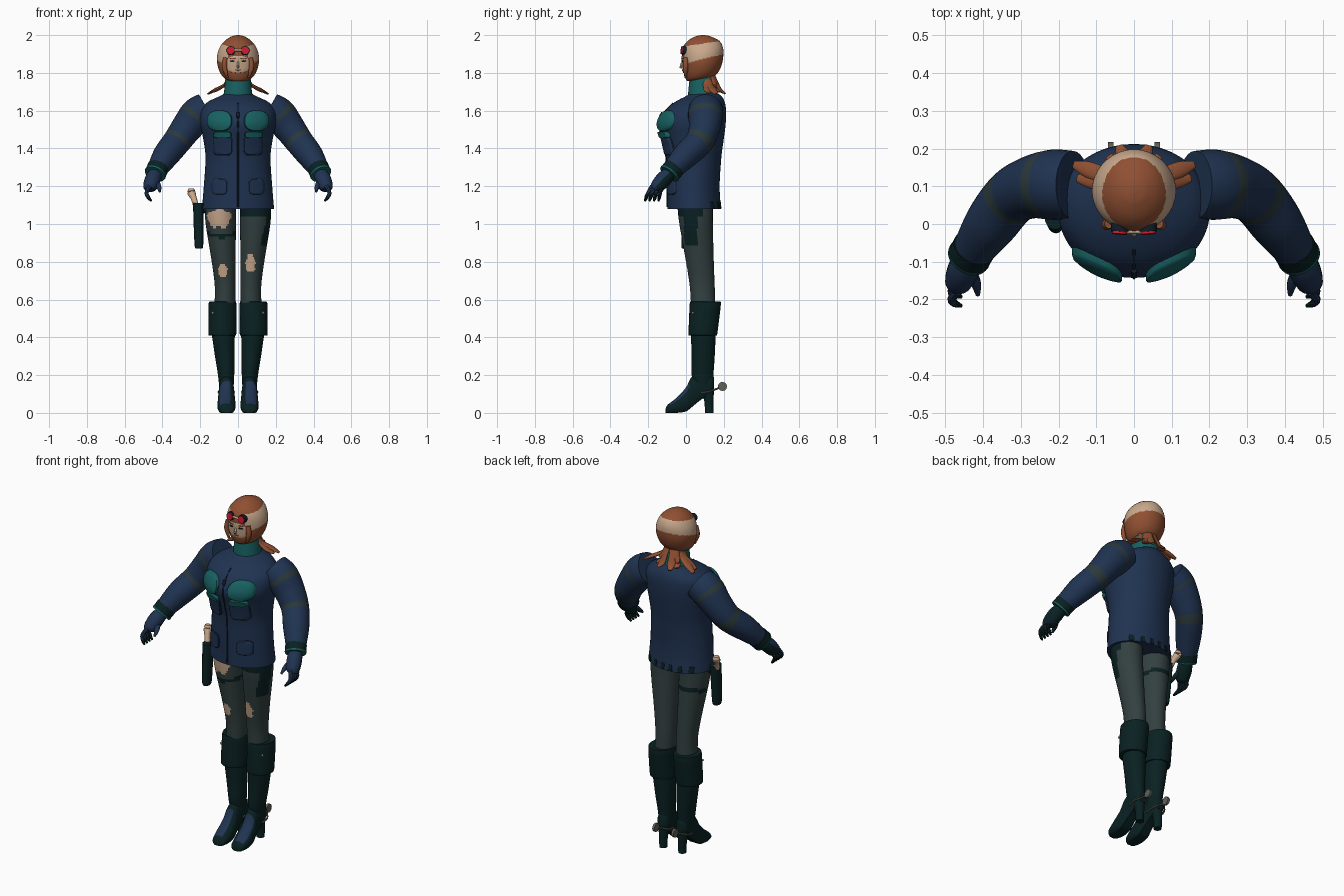
import bpy, bmesh, math
from mathutils import Vector

cube = bpy.data.objects.get("Cube")
if cube:
    bpy.data.objects.remove(cube, do_unlink=True)


def material(name, r, g, b):
    m = bpy.data.materials.new(name)
    m.use_nodes = True
    m.diffuse_color = (r, g, b, 1)
    node = m.node_tree.nodes["Principled BSDF"]
    node.inputs["Base Color"].default_value = (r, g, b, 1)
    node.inputs["Roughness"].default_value = 0.8
    return m


HAIR = material("russet brown", .28, .08, .032)
NAVY = material("navy cloth", .014, .033, .082)
TEAL = material("teal cloth", .009, .12, .122)
DARK = material("dark green leather", .003, .015, .016)
TIGHTS = material("grey green tights", .033, .052, .052)
SKIN = material("pale beige", .58, .39, .26)
RED = material("red glass", .60, .012, .03)
OLIVE = material("olive grey band", .024, .040, .044)
BLACK = material("dark trim", .007, .012, .02)
METAL = material("dull metal", .12, .12, .10)


def smooth_path(points, steps=6):
    """Catmull-Rom interpolation of tuples of any length."""
    p = [points[0]] + list(points) + [points[-1]]
    out = []
    for i in range(1, len(p) - 2):
        for k in range(steps):
            t = k / steps
            out.append(tuple(
                b + .5 * t * (c - a + t * (2 * a - 5 * b + 4 * c - d + t * (3 * (b - c) + d - a)))
                for a, b, c, d in zip(p[i - 1], p[i], p[i + 1], p[i + 2])))
    return out + [tuple(points[-1])]


def skin(name, rings, mats, rule=None):
    """Join rings of points to a capped surface; rule(centre, t) picks a material index."""
    bm = bmesh.new()
    vs = [[bm.verts.new(p) for p in ring] for ring in rings]
    n = len(vs[0])
    for i in range(len(vs) - 1):
        for j in range(n):
            k = (j + 1) % n
            f = bm.faces.new((vs[i][j], vs[i][k], vs[i + 1][k], vs[i + 1][j]))
            if rule:
                f.material_index = rule(f.calc_center_median(), (i + .5) / (len(vs) - 1))
    bm.faces.new(vs[0])
    bm.faces.new(vs[-1])
    bmesh.ops.recalc_face_normals(bm, faces=bm.faces)
    me = bpy.data.meshes.new(name)
    bm.to_mesh(me)
    bm.free()
    for m in mats:
        me.materials.append(m)
    ob = bpy.data.objects.new(name, me)
    bpy.context.collection.objects.link(ob)
    bpy.ops.object.select_all(action='DESELECT')
    ob.select_set(True)
    bpy.context.view_layer.objects.active = ob
    bpy.ops.object.shade_smooth_by_angle(angle=math.radians(40))


def loft(name, rows, mats, rule=None, s=1, steps=6, n=32):
    """Stack of level ellipses: z, half width, front y, back y, centre x."""
    rings = []
    for z, w, y0, y1, cx in smooth_path(rows, steps):
        rings.append([(s * (cx + w * math.cos(a)), (y0 + y1) / 2 + (y1 - y0) / 2 * math.sin(a), z)
                      for a in (math.tau * j / n for j in range(n))])
    skin(name, rings, mats, rule)


def tube(name, pts, mats, rule=None, s=1, steps=4, n=12, flat=1):
    """Round tube along x, y, z, radius points."""
    path = smooth_path(pts, steps)
    rings = []
    for i, p in enumerate(path):
        d = (Vector(path[min(i + 1, len(path) - 1)][:3]) - Vector(path[max(i - 1, 0)][:3])).normalized()
        u = d.cross(Vector((0, 0, 1)) if abs(d.z) < .95 else Vector((0, 1, 0))).normalized()
        v = u.cross(d)
        ring = []
        for j in range(n):
            a = math.tau * j / n
            q = Vector(p[:3]) + p[3] * (u * math.cos(a) + flat * v * math.sin(a))
            ring.append((s * q.x, q.y, q.z))
        rings.append(ring)
    skin(name, rings, mats, rule)


def surface(rows, x, z, side, off):
    """Point on the front (-1) or back (+1) of a loft."""
    dense = smooth_path(rows)
    a, b = next(((a, b) for a, b in zip(dense, dense[1:]) if a[0] <= z <= b[0]), dense[-2:])
    t = (z - a[0]) / (b[0] - a[0])
    w, y0, y1 = (a[i] + t * (b[i] - a[i]) for i in (1, 2, 3))
    k = math.sqrt(max(0, 1 - (x / (w + off)) ** 2))
    return (x, (y0 + y1) / 2 + side * ((y1 - y0) / 2 + off) * k, z)


def patch(name, rows, cx, cz, hx, hz, off, mat, power=.6, side=-1):
    """Raised rounded plate that follows a loft."""
    rings = []
    for r, o in ((1, -.004), (.99, off * .7), (.93, off), (.65, off), (.35, off), (.05, off)):
        ring = []
        for j in range(32):
            c, d = math.cos(math.tau * j / 32), math.sin(math.tau * j / 32)
            x = cx + r * hx * math.copysign(abs(c) ** power, c)
            z = cz + r * hz * math.copysign(abs(d) ** power, d)
            ring.append(surface(rows, x, z, side, o))
        rings.append(ring)
    skin(name, rings, [mat])


# Jacket body
torso = [(1.08, .191, -.098, .185, 0), (1.2, .181, -.1, .178, 0), (1.35, .172, -.105, .187, 0),
         (1.45, .184, -.125, .2, 0), (1.53, .2, -.143, .21, 0), (1.6, .198, -.11, .212, 0),
         (1.645, .162, -.06, .205, 0), (1.68, .09, .005, .185, 0), (1.7, .06, .03, .15, 0)]
loft("jacket", torso, [NAVY], n=48)
tube("jacket_zip", [surface(torso, 0, 1.09 + .055 * i, -1, 0) + (.004,) for i in range(11)], [BLACK])
tube("zip_pull", [surface(torso, 0, z, -1, .006) + (.008,) for z in (1.565, 1.59)], [BLACK])
for s, side in ((1, "left"), (-1, "right")):
    patch(side + "_pocket_trim", torso, s * .08, 1.416, .051, .054, .006, BLACK, .4)
    patch(side + "_breast_pocket", torso, s * .08, 1.417, .049, .052, .012, NAVY, .4)
    patch(side + "_breast_flap", torso, s * .098, 1.546, .067, .056, .016, TEAL, .85)
    patch(side + "_pocket_flap", torso, s * .083, 1.472, .048, .017, .02, TEAL, .5)
    patch(side + "_hip_trim", torso, s * .098, 1.198, .042, .044, .003, BLACK, .5)
    patch(side + "_hip_pocket", torso, s * .098, 1.198, .04, .042, .008, NAVY, .5)
    for i in range(3):
        patch(side + "_hem_loop", torso, s * (.025 + .055 * i), 1.1, .011, .018, .003, DARK, .3, 1)

# Collar, head and hair
loft("collar", [(1.655, .082, .01, .175, 0), (1.7, .074, .012, .165, 0), (1.78, .066, .02, .152, 0)], [TEAL])
head = [(1.757, .038, .005, .08, 0), (1.77, .07, -.003, .13, 0), (1.8, .094, -.012, .168, 0),
        (1.85, .11, -.018, .191, 0), (1.9, .109, -.02, .198, 0), (1.94, .094, -.014, .194, 0),
        (1.972, .068, .012, .174, 0), (1.993, .035, .05, .13, 0), (2.0, .008, .08, .1, 0)]
loft("flying_cap", head, [HAIR, SKIN],
     lambda c, t: int(c.y > -.006 and abs(c.z - 1.902 - .2 * (c.y - .03)) < .046 - .05 * max(c.y, 0)),
     n=64, steps=10)
patch("face", head, 0, 1.845, .062, .045, .004, SKIN, .7)
patch("mouth", head, 0, 1.815, .014, .004, .007, HAIR, 1)
tube("nose", [(0, -.018, 1.86, .004), (0, -.029, 1.834, .007), (0, -.02, 1.829, .005)], [SKIN])
for s, side in ((1, "left"), (-1, "right")):
    patch(side + "_eye", head, s * .03, 1.862, .013, .005, .007, BLACK, 1)
    patch(side + "_eyebrow", head, s * .031, 1.877, .017, .003, .007, HAIR, 1)
    tube(side + "_goggle_frame", [(.036, .01, 1.917, .025), (.037, -.02, 1.918, .024)], [BLACK], s=s, n=20)
    tube(side + "_goggle_lens", [(.036, .0, 1.917, .02), (.038, -.027, 1.919, .02)], [RED], s=s, n=20)
    tube(side + "_face_lock", [(.066, .0, 1.88, .012), (.072, -.002, 1.83, .014), (.056, -.002, 1.775, .006)],
         [HAIR], s=s)
    # loose locks fanning around the neck
    for deg, reach, drop in ((8, .152, 1.695), (20, .17, 1.688), (50, .105, 1.70), (70, .114, 1.69)):
        a = math.radians(deg)
        path = [(r * math.cos(a), .1 + r * math.sin(a), z, w) for r, z, w in
                ((.05, 1.785, .016), (.07, 1.74, .019), (reach * .75, 1.71, .022), (reach, drop, .01))]
        tube(side + "_neck_lock", path, [HAIR], s=s, flat=.4)
tube("goggle_bridge", [(-.02, -.02, 1.92, .006), (.02, -.02, 1.92, .006)], [SKIN])


# Sleeves and gloves, dark on the back of the hand
def glove_rule(y, z):
    return lambda c, t: int(.75 * (c.y - y) > .66 * (c.z - z))


sleeve = [(.163, .104, 1.608, .09), (.217, .104, 1.575, .093), (.272, .097, 1.508, .083),
          (.325, .07, 1.435, .075), (.38, .0, 1.365, .07), (.428, -.07, 1.29, .054)]
for s, side in ((1, "left"), (-1, "right")):
    tube(side + "_sleeve", sleeve, [NAVY, OLIVE],
         lambda c, t: int(2.75 < t * 5 < 3.25 or 1.0 < t * 5 < 1.3), s=s, steps=10, n=28)
    tube(side + "_cuff", [(.423, -.062, 1.298, .058), (.437, -.087, 1.268, .057)], [DARK], s=s, n=24)
    tube(side + "_cuff_piping", [(.437, -.086, 1.269, .059), (.44, -.091, 1.263, .057)], [TEAL], s=s, n=24)
    tube(side + "_palm", [(.435, -.085, 1.27, .036), (.452, -.12, 1.235, .042), (.466, -.155, 1.195, .036),
                          (.468, -.165, 1.18, .022)], [NAVY, DARK], glove_rule(-.12, 1.235), s=s, n=16)
    tube(side + "_thumb", [(.44, -.115, 1.235, .016), (.42, -.155, 1.2, .014), (.414, -.188, 1.172, .006)],
         [NAVY, DARK], glove_rule(-.155, 1.2), s=s)
    for i in range(4):
        tube(side + "_finger", [(.468, -.178 + .017 * i, 1.2, .013), (.484, -.2 + .021 * i, 1.165, .011),
                                (.474, -.211 + .023 * i, 1.14, .01), (.458, -.217 + .024 * i, 1.122, .005)],
             [NAVY, DARK], glove_rule(-.2 + .021 * i, 1.165), s=s, n=8)


# Legs with torn tights and straps
def spot(c, x, z, rx, rz):
    wobble = .2 * math.sin(5 * math.atan2(c.z - z, c.x - x))
    return c.y < .05 and ((c.x - x) / rx) ** 2 + ((c.z - z) / rz) ** 2 < 1 + wobble


def right_leg_rule(c, t):
    if abs(c.z - .95 - .25 * (c.y - .03)) < .012:
        return 1
    return 2 if spot(c, -.1, 1.03, .062, .05) or spot(c, -.08, .755, .025, .035) else 0


def left_leg_rule(c, t):
    if c.z > 1.035 and c.y < .09 or c.x > .12 and -.01 < c.y < .06 and c.z > .89:
        return 1
    return 2 if spot(c, .066, .79, .026, .052) else 0


leg = [(1.1, .083, -.046, .142, .093), (1.0, .08, -.035, .142, .091), (.8, .063, .0, .147, .076),
       (.67, .055, .02, .152, .068), (.56, .055, .027, .155, .07)]
boot = [(.43, .062, .025, .158, .079), (.3, .052, .03, .152, .07), (.2, .043, .03, .145, .063),
        (.11, .036, .05, .14, .061)]
boot_cuff = [(.41, .07, .015, .163, .083), (.42, .074, .013, .166, .083), (.5, .074, .016, .176, .083),
             (.58, .073, .02, .185, .082), (.588, .066, .025, .178, .082)]
foot = [(-.108, .022, 0, .022), (-.095, .038, 0, .045), (-.05, .048, 0, .08), (0, .046, .008, .135),
        (.03, .042, .03, .19), (.08, .038, .07, .215), (.13, .034, .1, .21), (.147, .02, .11, .19)]
for s, side in ((1, "left"), (-1, "right")):
    loft(side + "_leg", leg, [TIGHTS, DARK, SKIN], left_leg_rule if s > 0 else right_leg_rule, s, 14, 56)
    loft(side + "_boot", boot, [DARK], s=s)
    loft(side + "_boot_cuff", boot_cuff, [DARK], s=s, steps=3)
    # shoe sections run from toe to heel, with a flattened sole
    rings = []
    for y, w, z0, z1 in smooth_path(foot, 5):
        rings.append([(s * (.061 + w * math.cos(a)), y, max(z0, z0 + (z1 - z0) * (.42 + .58 * math.sin(a))))
                      for a in (math.tau * j / 28 for j in range(28))])
    skin(side + "_shoe", rings, [DARK, NAVY],
         lambda c, t: int(-.085 < c.y < .02 and c.z > .025 and .042 < abs(c.x) < .096))
    loft(side + "_heel", [(0, .022, .1, .145, .062), (.06, .024, .097, .146, .062), (.13, .033, .08, .148, .062)],
         [DARK], s=s, steps=3, n=16)
    # spur with wheel, and boot stud
    for x in (.024, .1):
        tube(side + "_spur_arm", [(x, .08, .105, .005), (x, .13, .115, .005), (.062, .175, .133, .005)],
             [METAL], s=s, n=8)
    tube(side + "_spur_wheel", [(.055, .193, .14, .024), (.069, .193, .14, .024)], [METAL], s=s, n=12)
    tube(side + "_boot_stud", [(.13, .04, .53, .006), (.137, .032, .53, .006)], [SKIN], s=s, n=8)

# Holster and pistol grip
loft("holster", [(.87, .018, -.02, .03, -.207), (.89, .023, -.025, .038, -.207), (1.0, .026, -.02, .05, -.209),
                 (1.11, .028, -.015, .06, -.21)], [DARK], n=16)
tube("holster_strap", [(-.15, .03, 1.075, .018), (-.21, .025, 1.06, .018)], [DARK], flat=.6)
tube("pistol_grip", [(-.22, .03, 1.09, .016), (-.234, .048, 1.135, .016), (-.246, .068, 1.165, .022),
                     (-.248, .072, 1.187, .015)], [SKIN])
